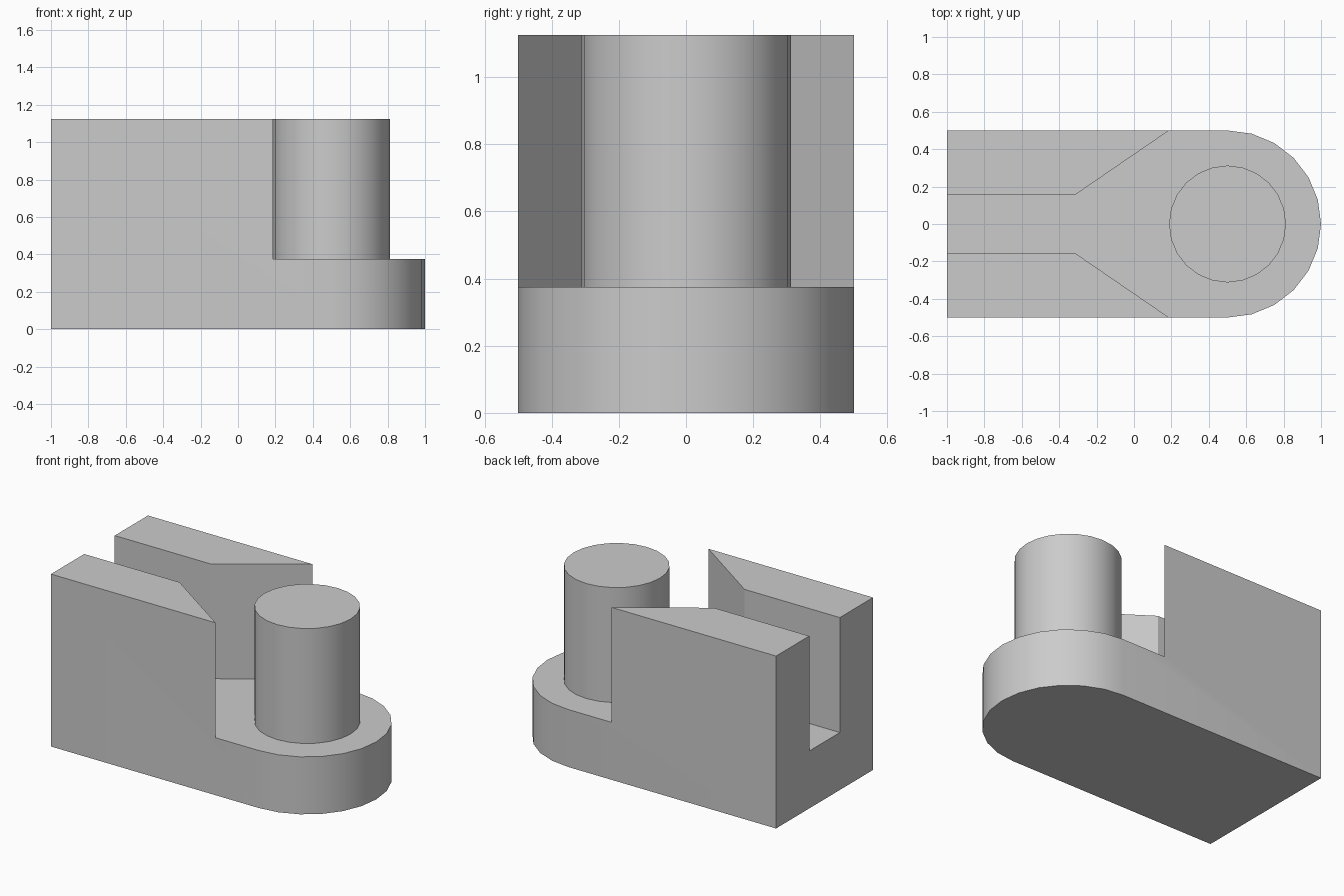
import bpy
import bmesh
from math import cos, sin, pi, radians

cube = bpy.data.objects.get("Cube")
if cube:
    bpy.data.objects.remove(cube, do_unlink=True)

grey = bpy.data.materials.new("light grey")
grey.use_nodes = True
colour = (0.6, 0.6, 0.6, 1)
grey.diffuse_color = colour
grey.node_tree.nodes["Principled BSDF"].inputs["Base Color"].default_value = colour

BASE_TOP, TOP = 0.375, 1.125
CENTRE, HALF_WIDTH, PIN_RADIUS = 0.5, 0.5, 0.3125


def prism(name, outline, bottom, top):
    """Extrude a flat counter-clockwise outline upwards."""
    bm = bmesh.new()
    face = bm.faces.new([bm.verts.new((x, y, bottom)) for x, y in outline])
    extruded = bmesh.ops.extrude_face_region(bm, geom=[face], use_keep_orig=True)
    for v in extruded["geom"]:
        if isinstance(v, bmesh.types.BMVert):
            v.co.z = top
    bmesh.ops.recalc_face_normals(bm, faces=bm.faces[:])
    mesh = bpy.data.meshes.new(name)
    bm.to_mesh(mesh)
    bm.free()
    mesh.materials.append(grey)
    obj = bpy.data.objects.new(name, mesh)
    bpy.context.collection.objects.link(obj)
    return obj


def activate(obj):
    bpy.ops.object.select_all(action="DESELECT")
    obj.select_set(True)
    bpy.context.view_layer.objects.active = obj


def arc(radius, start, end, steps):
    angles = [start + (end - start) * i / steps for i in range(steps + 1)]
    return [(CENTRE + radius * cos(a), radius * sin(a)) for a in angles]


# Body block with one rounded end
body = prism("body", [(-1, -HALF_WIDTH)] + arc(HALF_WIDTH, -pi / 2, pi / 2, 12)
             + [(-1, HALF_WIDTH)], 0, TOP)

# Slot that flares out to an open platform around the pin
half = [(-1.2, -0.1575), (-0.3125, -0.1575), (0.1875, -0.5), (0.1875, -0.7), (1.2, -0.7)]
cutter = prism("slot_cutter", half + [(x, -y) for x, y in reversed(half)], BASE_TOP, 1.5)
cutter.hide_render = True
cut = body.modifiers.new("slot", "BOOLEAN")
cut.operation = "DIFFERENCE"
cut.solver = "EXACT"
cut.object = cutter
activate(body)
bpy.ops.object.modifier_apply(modifier=cut.name)
bpy.data.objects.remove(cutter, do_unlink=True)

# Round pin standing on the platform
pin = prism("pin", arc(PIN_RADIUS, 0, 2 * pi, 24)[:-1], BASE_TOP, TOP)

for obj in (body, pin):
    activate(obj)
    bpy.ops.object.shade_smooth_by_angle(angle=radians(30))
